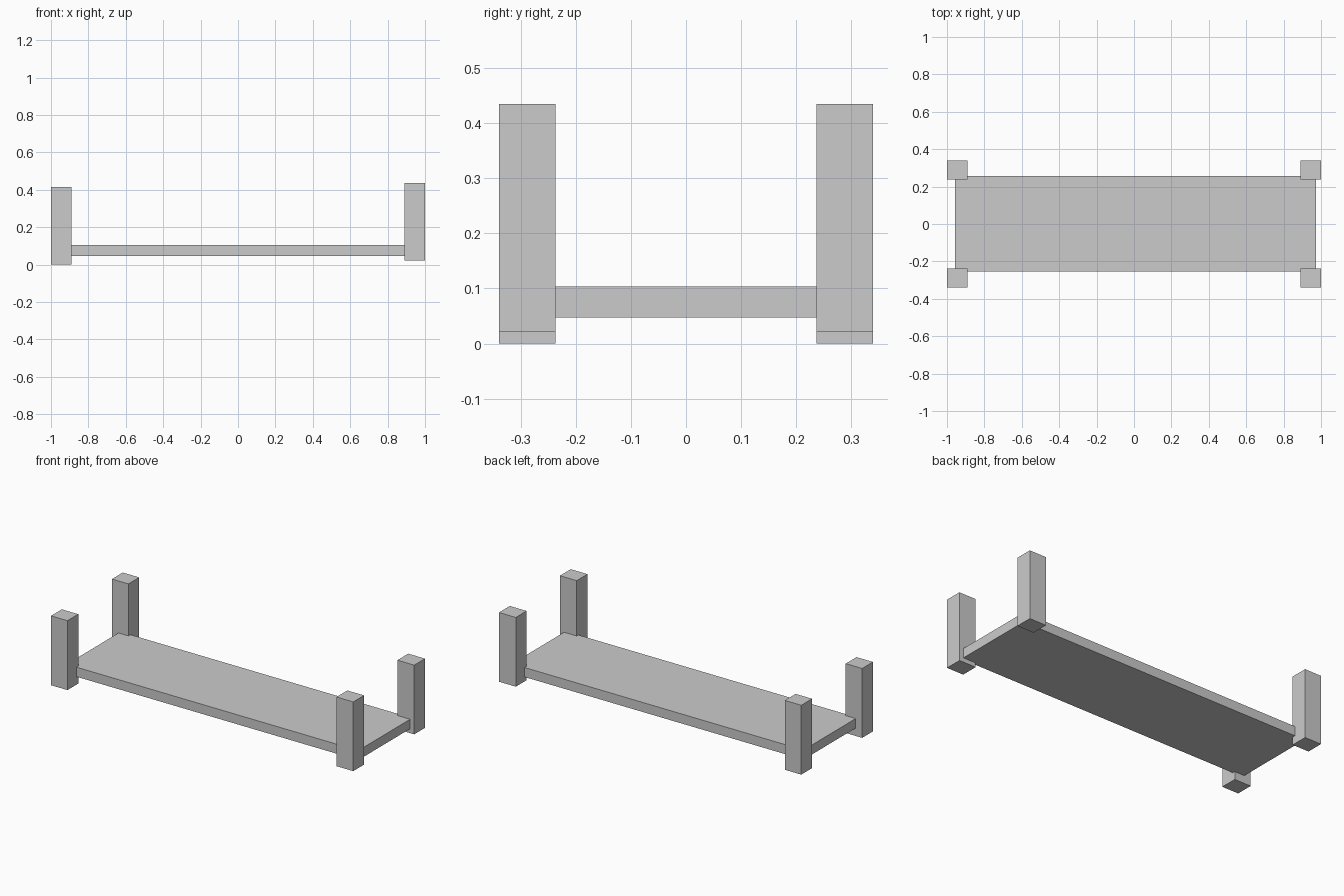
import bpy

if "Cube" in bpy.data.objects:
    bpy.data.objects.remove(bpy.data.objects["Cube"])


def box(name, x, y, z):
    """Add a box spanning the given (min, max) ranges."""
    lo, hi = zip(x, y, z)
    bpy.ops.mesh.primitive_cube_add(size=1, location=[(a + b) / 2 for a, b in zip(lo, hi)])
    ob = bpy.context.object
    ob.name = name
    ob.scale = [b - a for a, b in zip(lo, hi)]
    bpy.ops.object.transform_apply(location=False, rotation=False, scale=True)
    return ob


# Flat board
box("board", (-0.957, 0.973), (-0.253, 0.256), (0.047, 0.104))

# Corner posts: the right pair sits slightly higher than the left pair
for side, x, z in (("left", (-1.0, -0.891), (0.0, 0.415)),
                   ("right", (0.889, 1.0), (0.021, 0.435))):
    box(f"front_{side}_post", x, (-0.339, -0.237), z)
    box(f"back_{side}_post", x, (0.237, 0.339), z)
